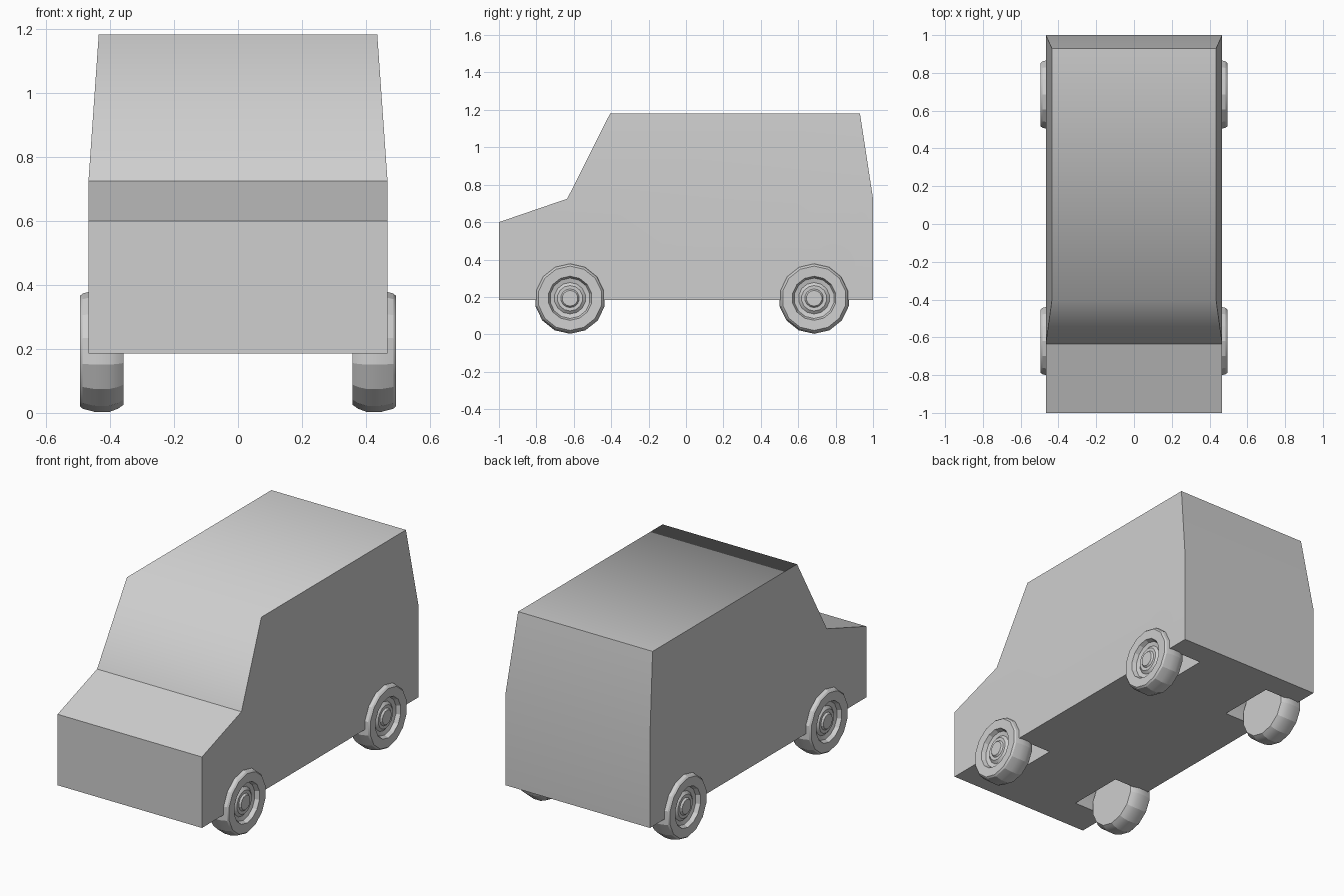
import bpy, bmesh, math
from mathutils import Matrix

if "Cube" in bpy.data.objects:
    bpy.data.objects.remove(bpy.data.objects["Cube"])

grey = bpy.data.materials.new("light_grey")
grey.diffuse_color = (0.62, 0.62, 0.62, 1)
grey.use_nodes = True
grey.node_tree.nodes["Principled BSDF"].inputs["Base Color"].default_value = grey.diffuse_color

WHEEL_Y = (-0.62, 0.685)
WHEEL_Z = 0.193


def finish(name, bm):
    """Turn a bmesh into a named, coloured object."""
    bmesh.ops.recalc_face_normals(bm, faces=bm.faces)
    me = bpy.data.meshes.new(name)
    bm.to_mesh(me)
    bm.free()
    me.materials.append(grey)
    ob = bpy.data.objects.new(name, me)
    bpy.context.collection.objects.link(ob)
    return ob


def activate(ob):
    bpy.ops.object.select_all(action='DESELECT')
    ob.select_set(True)
    bpy.context.view_layer.objects.active = ob


def make_body():
    # side profile (y, z); the cabin narrows above the waist
    profile = [(-1, 0.185), (-1, 0.6), (-0.635, 0.725), (-0.405, 1.182),
               (0.93, 1.182), (1, 0.725), (1, 0.185)]
    bm = bmesh.new()
    sides = []
    for s in (-1, 1):
        sides.append([bm.verts.new((s * (0.435 if z > 1 else 0.467), y, z))
                      for y, z in profile])
    a, b = sides
    n = len(profile)
    for i in range(n):
        j = (i + 1) % n
        bm.faces.new((a[i], a[j], b[j], b[i]))
    for v in sides:
        bm.faces.new([v[i] for i in (0, 1, 2, 5, 6)])
        bm.faces.new(v[2:6])
    return finish("body", bm)


def cut_wheel_wells(body):
    # four round wells opening to the side and the floor
    bm = bmesh.new()
    for s in (-1, 1):
        for y in WHEEL_Y:
            m = Matrix.Translation((s * 0.44, y, WHEEL_Z)) @ Matrix.Rotation(math.pi / 2, 4, 'Y')
            bmesh.ops.create_cone(bm, cap_ends=True, segments=28, radius1=0.174,
                                  radius2=0.174, depth=0.4, matrix=m)
    cutter = finish("wheel_well_cutter", bm)
    cutter.hide_render = True
    mod = body.modifiers.new("wells", 'BOOLEAN')
    mod.operation = 'DIFFERENCE'
    mod.solver = 'EXACT'
    mod.object = cutter
    activate(body)
    bpy.ops.object.modifier_apply(modifier=mod.name)
    bpy.data.objects.remove(cutter)


def shade_body(body):
    # smooth only across the windscreen/roof bend and gentle angles
    bm = bmesh.new()
    bm.from_mesh(body.data)
    for f in bm.faces:
        f.smooth = True
    for e in bm.edges:
        bend = all(v.co.z > 1.17 and v.co.y < -0.3 for v in e.verts)
        e.smooth = bend or e.calc_face_angle(0) < math.radians(18)
    bm.to_mesh(body.data)
    bm.free()


def make_wheel(name, side, y):
    # lathe profile (x, radius) from the inner cap to the hub
    profile = [(0.358, 0.168), (0.375, 0.18), (0.402, 0.19), (0.447, 0.19),
               (0.485, 0.18), (0.494, 0.172), (0.492, 0.118), (0.468, 0.108),
               (0.462, 0.084), (0.475, 0.068), (0.474, 0.05), (0.484, 0.042)]
    seg = 14
    bm = bmesh.new()
    rings = []
    for x, r in profile:
        ring = []
        for k in range(seg):
            t = 2 * math.pi * k / seg
            ring.append(bm.verts.new((side * x, y + r * math.sin(t),
                                      WHEEL_Z - r * math.cos(t))))
        rings.append(ring)
    for p, q in zip(rings, rings[1:]):
        for k in range(seg):
            j = (k + 1) % seg
            bm.faces.new((p[k], p[j], q[j], q[k]))
    bm.faces.new(rings[0])
    bm.faces.new(rings[-1])
    ob = finish(name, bm)
    activate(ob)
    bpy.ops.object.shade_smooth_by_angle(angle=math.radians(20))


body = make_body()
cut_wheel_wells(body)
shade_body(body)

for side, sname in ((1, "right"), (-1, "left")):
    for y, yname in zip(WHEEL_Y, ("front", "rear")):
        make_wheel(f"{yname}_{sname}_wheel", side, y)
